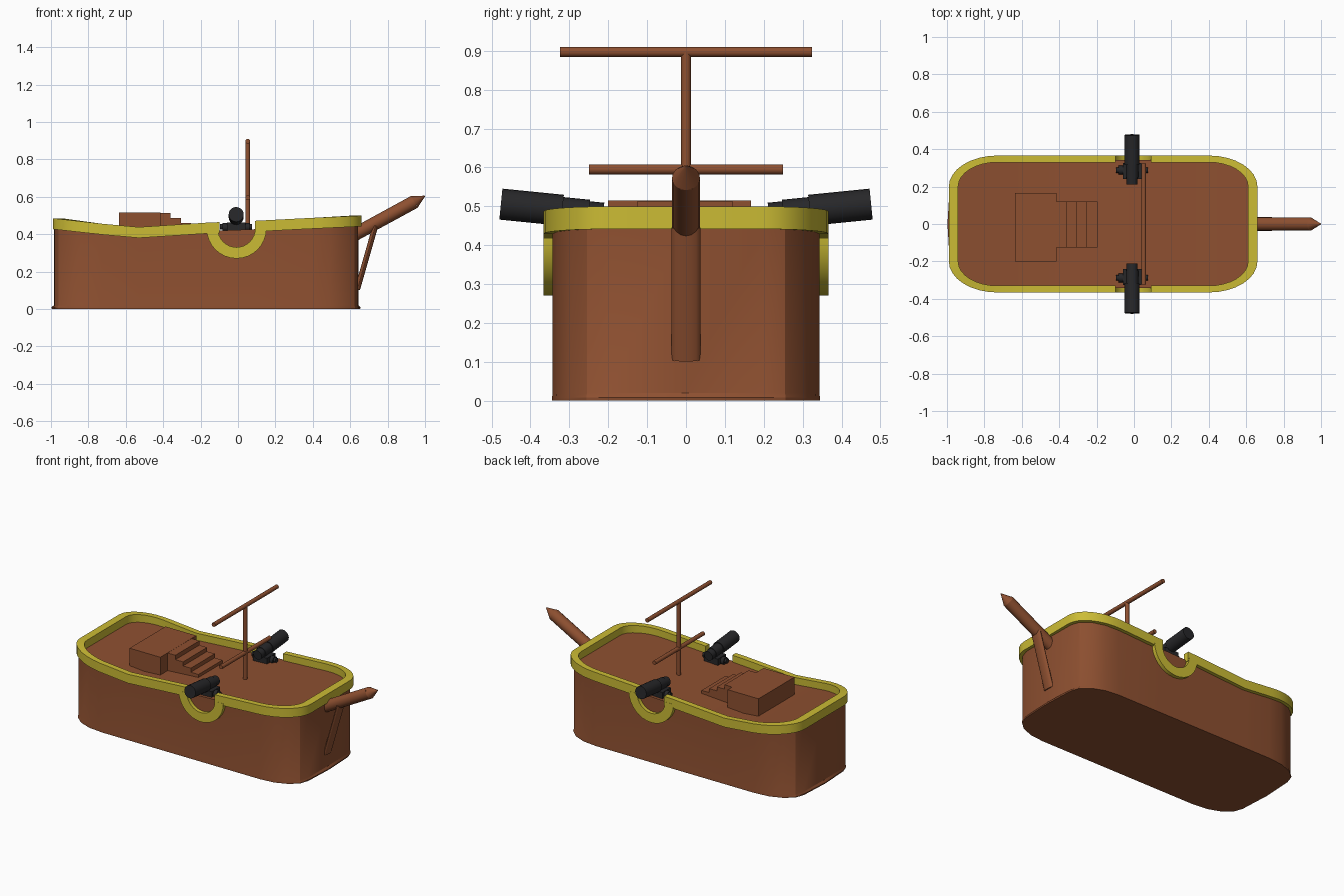
import bpy, bmesh
from math import sin, cos, pi, radians
from mathutils import Vector

if "Cube" in bpy.data.objects:
    bpy.data.objects.remove(bpy.data.objects["Cube"])


def material(name, rgb):
    m = bpy.data.materials.new(name)
    m.diffuse_color = (*rgb, 1)
    m.use_nodes = True
    m.node_tree.nodes["Principled BSDF"].inputs["Base Color"].default_value = m.diffuse_color
    return m


WOOD = material("wood", (0.27, 0.08, 0.03))
YELLOW = material("yellow_trim", (0.60, 0.50, 0.035))
IRON = material("iron", (0.02, 0.02, 0.022))


def finish(name, bm, mat, smooth=30):
    bmesh.ops.recalc_face_normals(bm, faces=bm.faces)
    me = bpy.data.meshes.new(name)
    bm.to_mesh(me)
    bm.free()
    ob = bpy.data.objects.new(name, me)
    bpy.context.collection.objects.link(ob)
    me.materials.append(mat)
    if smooth:
        bpy.context.view_layer.objects.active = ob
        ob.select_set(True)
        bpy.ops.object.shade_smooth_by_angle(angle=radians(smooth))
        ob.select_set(False)
    return ob


def box(name, lo, hi, mat):
    bm = bmesh.new()
    bmesh.ops.create_cube(bm, size=1)
    for v in bm.verts:
        v.co = [(a + b) / 2 + c * (b - a) for a, b, c in zip(lo, hi, v.co)]
    return finish(name, bm, mat, 0)


def rod(name, a, b, r, mat, r2=None, sides=16, flat=1):
    a, b = Vector(a), Vector(b)
    d = b - a
    bm = bmesh.new()
    bmesh.ops.create_cone(bm, cap_ends=True, segments=sides, radius1=r,
                          radius2=r if r2 is None else r2, depth=d.length)
    # flat < 1 squashes the rod across the ship's length, keeping its width in y
    side = Vector((0, 1, 0)) if abs(d.normalized().y) < 0.9 else Vector((1, 0, 0))
    other = side.cross(d).normalized()
    side = d.cross(other).normalized()
    for v in bm.verts:
        x, y, z = v.co
        v.co = (a + b) / 2 + side * x + other * y * flat + d.normalized() * z
    return finish(name, bm, mat, 40)


def mirror_y(ob):
    m = ob.modifiers.new("Mirror", "MIRROR")
    m.use_axis = (False, True, False)
    m.use_clip = False
    return ob


# Sheer line: height of the rail top along the ship
SHEER = [(-1.0, .486), (-.72, .455), (-.53, .438), (-.16, .462),
         (.1, .472), (.35, .485), (.67, .5)]


def sheer(x):
    for (x0, z0), (x1, z1) in zip(SHEER, SHEER[1:]):
        if x <= x1:
            return z0 + (z1 - z0) * (x - x0) / (x1 - x0)
    return SHEER[-1][1]


def corner(cx, rx, ry, n, bow):
    # rounded corner from the end wall round to the side
    s = 1 if bow else -1
    return [(cx + s * rx * cos(t), .2 + ry * sin(t))
            for t in (i * pi / 2 / n for i in range(n + 1))]


# Hull with deck, built from pairs of port and starboard points
half = ([(.643, 0.0)] + corner(.40, .24, .143, 4, True)
        + [(.1, .343), (-.16, .343), (-.53, .343)]
        + corner(-.73, .25, .143, 4, False)[::-1] + [(-.985, 0.0)])
bm = bmesh.new()
full = half + [(x, -y) for x, y in half[-2:0:-1]]
n, h = len(full), len(half)


def ring(zf, grow, keel):
    out = []
    for x, y in full:
        k = grow * (2.5 if y == 0 and keel else 1)
        gx = k if x > .45 else -k if x < -.8 else 0
        gy = 0 if y == 0 else grow * .3 * (1 if y > 0 else -1)
        out.append(bm.verts.new((x + gx, y + gy, zf(x))))
    return out


rings = [ring(lambda x: 0, .004, True), ring(lambda x: .008, .005, True),
         ring(lambda x: .02, 0, False), ring(lambda x: sheer(x) - .045, 0, False)]
for lo, hi in zip(rings, rings[1:]):
    for i in range(n):
        j = (i + 1) % n
        bm.faces.new((lo[i], lo[j], hi[j], hi[i]))
for r in (rings[0], rings[-1]):
    for i in range(h - 1):
        idx = [i, i + 1, (n - i - 1) % n, (n - i) % n]
        bm.faces.new([r[k] for k in dict.fromkeys(idx)])
finish("hull", bm, WOOD, 25)


# Yellow gunwale rails, swept between outer and inner outlines
def rail(name, pairs):
    bm = bmesh.new()
    secs = []
    for (ox, oy), (ix, iy) in pairs:
        secs.append([bm.verts.new(p) for p in (
            (ox, oy, sheer(ox) - .058), (ox, oy, sheer(ox)),
            (ix, iy, sheer(ox)), (ix, iy, sheer(ox) - .058))])
    for a, b in zip(secs, secs[1:]):
        for i in range(4):
            j = (i + 1) % 4
            bm.faces.new((a[i], a[j], b[j], b[i]))
    bm.faces.new(secs[0])
    bm.faces.new(secs[-1])
    return mirror_y(finish(name, bm, YELLOW, 30))


def rail_corner(cx, bow):
    return list(zip(corner(cx, .26, .166, 8, bow), corner(cx, .21, .13, 8, bow)))


def side(x):
    return ((x, .366), (x, .33))


rail("bow_rail", [((.66, 0), (.61, 0))] + rail_corner(.40, True)
     + [side(x) for x in (.35, .1, .09)])
rail("stern_rail", [((-.99, 0), (-.94, 0))] + rail_corner(-.73, False)
     + [side(x) for x in (-.53, -.16, -.1)])

# Half-round gun port trims hanging under the rails
bm = bmesh.new()
secs = []
for i in range(17):
    t = pi + pi * i / 16
    secs.append([bm.verts.new((-.008 + r * cos(t), y, .43 + r * sin(t)))
                 for r, y in ((.16, .33), (.16, .367), (.1, .367), (.1, .33))])
for a, b in zip(secs, secs[1:]):
    for i in range(4):
        j = (i + 1) % 4
        bm.faces.new((a[i], a[j], b[j], b[i]))
bm.faces.new(secs[0])
bm.faces.new(secs[-1])
mirror_y(finish("gun_port_trim", bm, YELLOW, 30))

# Raised platform and steps
box("platform", (-.635, -.2, .38), (-.415, .167, .515), WOOD)
for i, top in enumerate((.514, .486, .46, .434)):
    x = -.415 + i * .055
    box(f"step_{i + 1}", (x, -.125, .38), (x + .055, .12, top), WOOD)

# Mast and yards
rod("mast", (.052, 0, .40), (.052, 0, .895), .013, WOOD)
rod("upper_yard", (.052, -.324, .897), (.052, .324, .897), .013, WOOD)
rod("lower_yard", (.052, -.25, .595), (.052, .25, .595), .013, WOOD)

# Bowsprit with pointed tip, and its flattened brace
rod("bowsprit", (.60, 0, .386), (.943, 0, .573), .036, WOOD)
rod("bowsprit_tip", (.943, 0, .573), (.999, 0, .604), .036, WOOD, r2=.002)
rod("bowsprit_brace", (.638, 0, .105), (.735, 0, .445), .037, WOOD, flat=.4)

# Cannons, one on each side
X = -.01


def barrel(name, y0, y1, r):
    def z(y):
        return .49 + (y - .32) * .1
    mirror_y(rod(name, (X, y0, z(y0)), (X, y1, z(y1)), r, IRON, sides=20))


barrel("cannon_muzzle", .318, .476, .04)
barrel("cannon_breech", .25, .32, .034)
barrel("cannon_knob", .213, .25, .03)
mirror_y(box("cannon_carriage", (X - .05, .24, .40), (X + .05, .325, .462), IRON))
mirror_y(rod("cannon_axle", (X - .085, .288, .44), (X + .085, .288, .44), .015, IRON))
for s in (-1, 1):
    mirror_y(rod("cannon_wheel", (X + s * .05, .288, .437),
                 (X + s * .072, .288, .437), .024, IRON))
